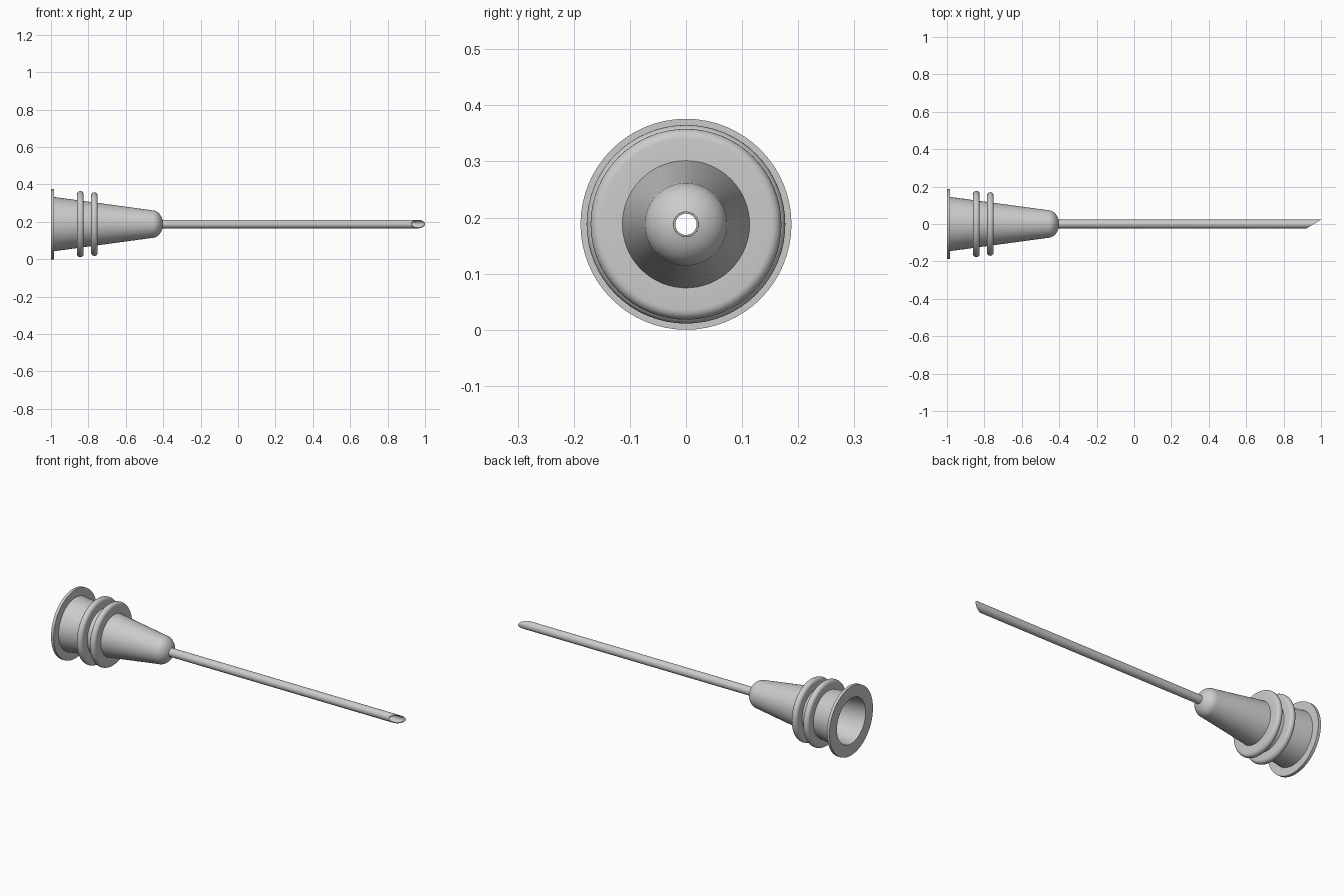
import bpy, bmesh, math

cube = bpy.data.objects.get("Cube")
if cube:
    bpy.data.objects.remove(cube, do_unlink=True)

AXIS_Z = 0.188     # height of the common axis
TUBE_R = 0.0228    # outer radius of the needle tube

grey = bpy.data.materials.new("light_grey")
grey.use_nodes = True
colour = (0.6, 0.6, 0.6, 1.0)
grey.diffuse_color = colour
grey.node_tree.nodes["Principled BSDF"].inputs["Base Color"].default_value = colour


def lathe(name, profile, segments=64, shape=None):
    """Revolve a closed (x, radius) outline around the x axis."""
    bm = bmesh.new()
    rings = []
    for x, r in profile:
        ring = []
        for i in range(segments):
            a = 2 * math.pi * i / segments
            ring.append(bm.verts.new((x, r * math.cos(a), r * math.sin(a))))
        rings.append(ring)
    for k, a in enumerate(rings):
        b = rings[(k + 1) % len(rings)]
        for i in range(segments):
            j = (i + 1) % segments
            bm.faces.new((a[i], a[j], b[j], b[i]))
    if shape:
        shape(bm)
    bmesh.ops.recalc_face_normals(bm, faces=bm.faces)
    mesh = bpy.data.meshes.new(name)
    bm.to_mesh(mesh)
    bm.free()
    mesh.materials.append(grey)
    obj = bpy.data.objects.new(name, mesh)
    obj.location.z = AXIS_Z
    bpy.context.collection.objects.link(obj)
    bpy.ops.object.select_all(action='DESELECT')
    obj.select_set(True)
    bpy.context.view_layer.objects.active = obj
    bpy.ops.object.shade_smooth_by_angle(angle=math.radians(30))
    return obj


# Hollow hub: flange, tapered body, domed nose, then the tapered socket inside
nose = []
for i in range(11):
    a = math.radians(72) * i / 10
    nose.append((-0.46 + 0.059 * math.sin(a), 0.074 * math.cos(a)))
hub = [(-1.0, 0.124), (-1.0, 0.188), (-0.984, 0.188), (-0.984, 0.145)]
hub += nose + [(-0.402, TUBE_R - 0.001), (-0.45, TUBE_R - 0.001), (-0.47, 0.055)]
lathe("hub", hub)

# Two grip rings with rounded rims
for name, x, radius in (("rear_grip_ring", -0.843, 0.177),
                        ("front_grip_ring", -0.768, 0.170)):
    half = 0.0175
    outline = [(x - half, 0.108)]
    for i in range(13):
        a = math.pi * i / 12
        outline.append((x - half * math.cos(a), radius - half + half * math.sin(a)))
    outline.append((x + half, 0.108))
    lathe(name, outline)


# Hollow needle tube with a slanted tip facing the front
def bevel_tip(bm):
    for v in bm.verts:
        if v.co.x > 0.5:
            v.co.x += 0.038 * v.co.y / TUBE_R


lathe("needle_tube",
      [(-0.45, 0.019), (-0.45, TUBE_R), (0.962, TUBE_R), (0.962, 0.019)],
      segments=48, shape=bevel_tip)
